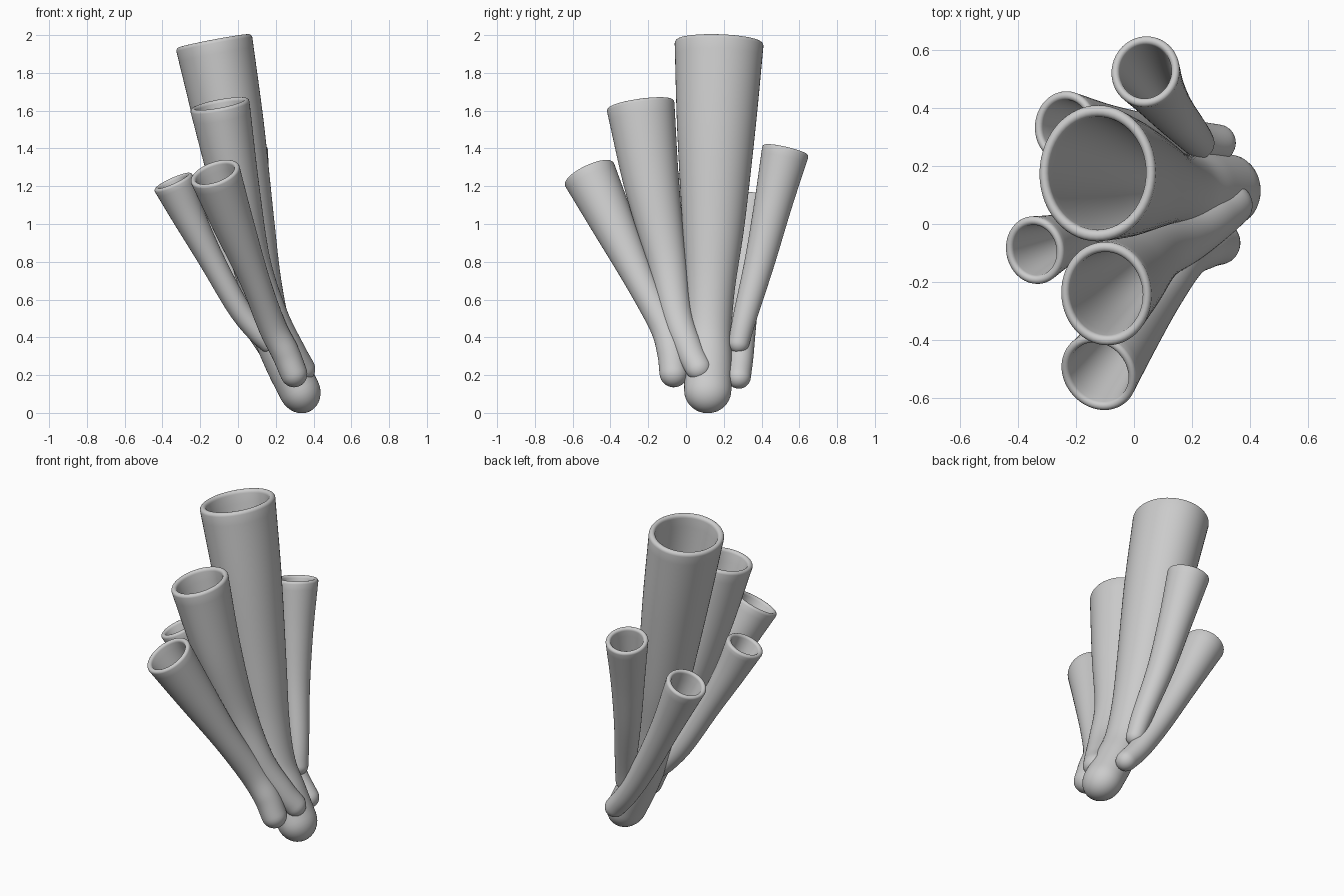
import bpy, bmesh, math
from mathutils import Vector

if "Cube" in bpy.data.objects:
    bpy.data.objects.remove(bpy.data.objects["Cube"])

SIDES = 56
STEPS = 8   # samples per path segment


def catmull(pts, steps):
    """Smooth 4D curve (x, y, z, radius) through the control points."""
    p = [pts[0] * 2 - pts[1]] + pts + [pts[-1] * 2 - pts[-2]]
    out = []
    for i in range(1, len(p) - 2):
        a, b, c, d = p[i - 1:i + 3]
        for k in range(steps):
            t = k / steps
            out.append(0.5 * (b * 2 + (c - a) * t + (a * 2 - b * 5 + c * 4 - d) * t * t
                              + (b * 3 - a - c * 3 + d) * t ** 3))
    out.append(pts[-1])
    return out


def tube(name, points, flat=1.0, wall=0.03):
    """Hollow flared tube: round closed foot, rounded rim, deep tapering cavity."""
    path = catmull([Vector(p) for p in points], STEPS)
    cen = [p.to_3d() for p in path]
    rad = [p[3] for p in path]
    n = len(path)
    tan = [(cen[min(i + 1, n - 1)] - cen[max(i - 1, 0)]).normalized() for i in range(n)]
    rings = []  # (centre, tangent, radius)
    # rounded foot
    for k in range(1, 8):
        a = math.pi / 2 * (1 - k / 8)
        rings.append((cen[0] - tan[0] * rad[0] * math.sin(a), tan[0], rad[0] * math.cos(a)))
    # outer wall
    rings += [(cen[i], tan[i], rad[i]) for i in range(n)]
    # rounded rim
    h = wall / 2
    for k in range(1, 8):
        a = math.pi * k / 8
        rings.append((cen[-1] + tan[-1] * h * math.sin(a), tan[-1], rad[-1] - h + h * math.cos(a)))
    # cavity wall, thickening slightly downwards
    stop = int(n * 0.25)
    for i in range(n - 1, stop, -1):
        f = (n - 1 - i) / n
        rings.append((cen[i], tan[i], max(rad[i] - wall * (1 + 0.4 * f), 0.3 * rad[i])))

    bm = bmesh.new()
    loops = []
    for c, t, r in rings:
        u = (Vector((0, 1, 0)) - t * t.y).normalized()
        v = t.cross(u) * flat
        loops.append([bm.verts.new(c + (u * math.cos(a) + v * math.sin(a)) * r)
                      for a in (2 * math.pi * s / SIDES for s in range(SIDES))])
    for a, b in zip(loops, loops[1:]):
        for s in range(SIDES):
            q = (s + 1) % SIDES
            bm.faces.new((a[s], a[q], b[q], b[s]))
    # close the foot and the cavity floor
    ends = ((loops[0], cen[0] - tan[0] * rad[0]),
            (loops[-1], rings[-1][0] - rings[-1][1] * rings[-1][2] * 0.5))
    for loop, tip in ends:
        v = bm.verts.new(tip)
        for s in range(SIDES):
            bm.faces.new((loop[s], loop[(s + 1) % SIDES], v))
    bmesh.ops.recalc_face_normals(bm, faces=bm.faces)
    for f in bm.faces:
        f.smooth = True
    me = bpy.data.meshes.new(name)
    bm.to_mesh(me)
    bm.free()
    bpy.context.collection.objects.link(bpy.data.objects.new(name, me))


# tallest central tube
tube("main_tube", [(.325, .115, .12, .125), (.25, .118, .27, .125), (.18, .12, .43, .12),
                   (.12, .13, .67, .13), (.05, .145, 1.0, .165), (-.04, .16, 1.5, .207),
                   (-.125, .175, 1.95, .235)], .87, .04)
# second tube, in front of the main one
tube("second_tube", [(.345, .065, .24, .07), (.29, .02, .33, .075), (.19, -.05, .52, .083),
                     (.08, -.1, .8, .105), (-.015, -.18, 1.2, .145),
                     (-.095, -.24, 1.62, .18)], .88, .035)
# front tube leaning outwards
tube("front_tube", [(.295, -.065, .21, .075), (.25, -.075, .32, .078), (.18, -.115, .46, .078),
                    (.09, -.24, .7, .083), (-.025, -.385, 1.0, .115),
                    (-.12, -.51, 1.26, .143)], .95)
# back tube leaning to the rear
tube("back_tube", [(.225, .28, .37, .055), (.2, .31, .5, .063), (.13, .39, .8, .08),
                   (.08, .46, 1.1, .1), (.04, .525, 1.38, .125)], .95)
# rear left tube
tube("back_left_tube", [(.29, .28, .19, .063), (.2, .29, .3, .067), (.075, .3, .5, .075),
                        (-.085, .32, .8, .09), (-.235, .335, 1.11, .123)], .95)
# left side tube
tube("left_tube", [(.16, .05, .37, .055), (.1, .04, .43, .06), (0, .02, .56, .064),
                   (-.14, -.02, .81, .073), (-.26, -.06, 1.04, .094),
                   (-.34, -.09, 1.215, .118)], .93)
